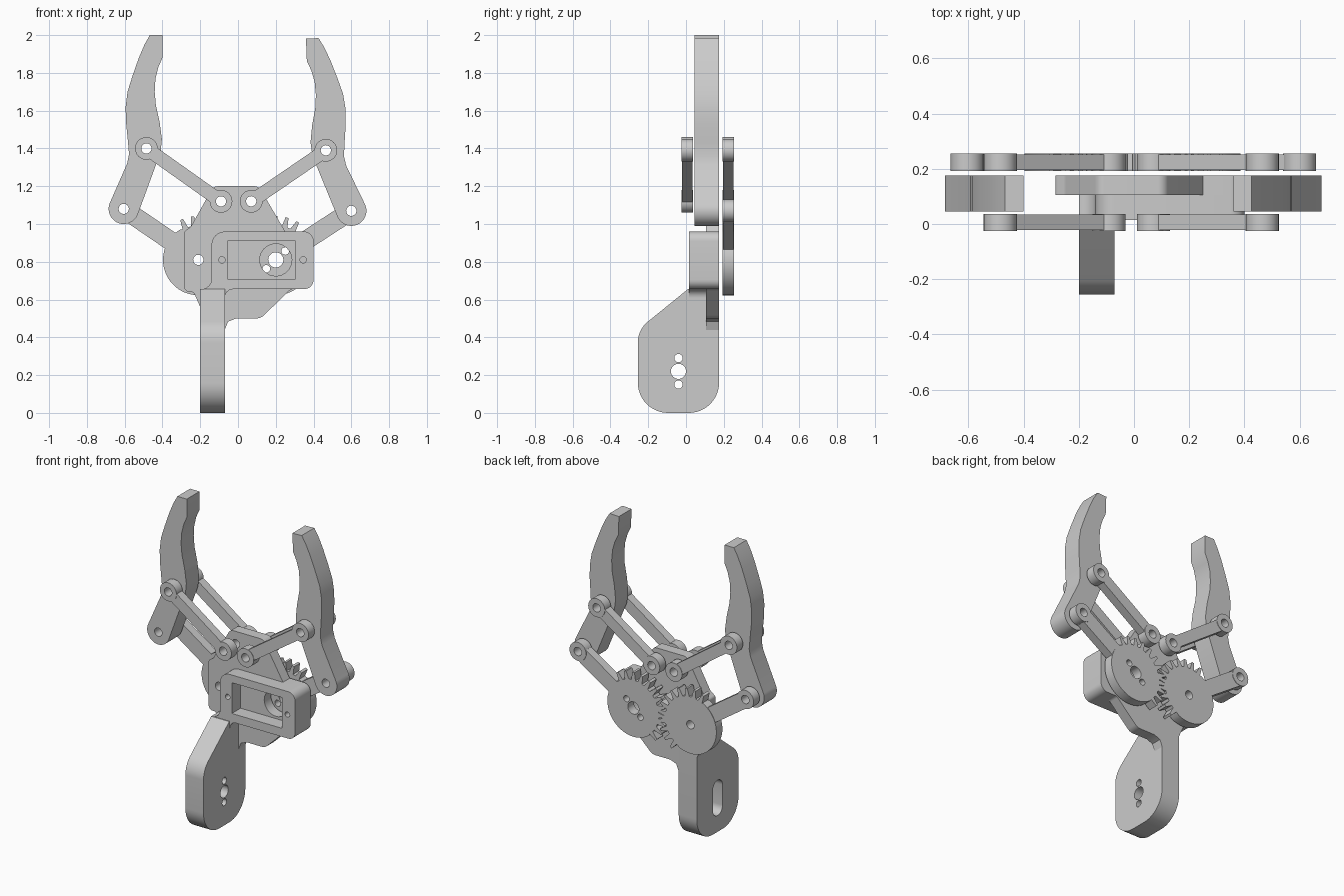
import bpy, bmesh
from math import sin, cos, tan, radians
from mathutils import Vector, Matrix

if "Cube" in bpy.data.objects:
    bpy.data.objects.remove(bpy.data.objects["Cube"])

grey = bpy.data.materials.new("plain grey")
grey.use_nodes = True
grey.diffuse_color = (0.6, 0.6, 0.6, 1)
grey.node_tree.nodes["Principled BSDF"].inputs["Base Color"].default_value = (0.6, 0.6, 0.6, 1)


def arc(c, r, a0, a1, n):
    return [(c[0] + r * cos(radians(a0 + (a1 - a0) * i / n)),
             c[1] + r * sin(radians(a0 + (a1 - a0) * i / n))) for i in range(n + 1)]


def circle(c, r, n=32):
    return arc(c, r, 0, 360, n)[:-1]


def rounded(corners, n=8):
    """Polygon of (x, z, radius) corners with each corner filleted."""
    out = []
    for i, (x, z, r) in enumerate(corners):
        p = Vector((x, z, 0))
        if not r:
            out.append((x, z))
            continue
        a = (Vector((*corners[i - 1][:2], 0)) - p).normalized()
        b = (Vector((*corners[(i + 1) % len(corners)][:2], 0)) - p).normalized()
        half = a.angle(b) / 2
        mid = p + (a + b).normalized() * r / sin(half)
        start = (p + a * r / tan(half) - mid).normalized()
        end = (p + b * r / tan(half) - mid).normalized()
        out += [tuple((mid + start.slerp(end, k / n) * r).xy) for k in range(n + 1)]
    return out


def prism(name, loops, lo, hi, axis="y"):
    """Extrude an outline and its holes from lo to hi along an axis."""
    cu = bpy.data.curves.new(name, "CURVE")
    cu.dimensions, cu.fill_mode, cu.extrude = "2D", "BOTH", (hi - lo) / 2
    for loop in loops:
        s = cu.splines.new("POLY")
        s.points.add(len(loop) - 1)
        for pt, (x, z) in zip(s.points, loop):
            pt.co = (x, z, 0, 1)
        s.use_cyclic_u = True
    tmp = bpy.data.objects.new(name + "_outline", cu)
    bpy.context.collection.objects.link(tmp)
    bpy.context.view_layer.update()
    me = bpy.data.meshes.new_from_object(tmp.evaluated_get(bpy.context.evaluated_depsgraph_get()))
    bpy.data.objects.remove(tmp)
    mid = (lo + hi) / 2
    if axis == "y":
        m = Matrix(((1, 0, 0, 0), (0, 0, -1, mid), (0, 1, 0, 0), (0, 0, 0, 1)))
    else:
        m = Matrix(((0, 0, 1, mid), (1, 0, 0, 0), (0, 1, 0, 0), (0, 0, 0, 1)))
    me.transform(m)
    bm = bmesh.new()
    bm.from_mesh(me)
    bmesh.ops.remove_doubles(bm, verts=bm.verts, dist=0.0001)
    bmesh.ops.recalc_face_normals(bm, faces=bm.faces)
    bm.to_mesh(me)
    bm.free()
    me.materials.clear()
    me.materials.append(grey)
    ob = bpy.data.objects.new(name, me)
    bpy.context.collection.objects.link(ob)
    bpy.ops.object.select_all(action="DESELECT")
    ob.select_set(True)
    bpy.context.view_layer.objects.active = ob
    bpy.ops.object.shade_smooth_by_angle(angle=radians(30))


def bar(name, p, q, half, trim_p, trim_q, lo, hi):
    """Flat bar between two pivots, stopping short of their holes."""
    p, q = Vector(p), Vector(q)
    d = (q - p).normalized()
    side = Vector((-d.y, d.x)) * half
    a, b = p + d * trim_p, q - d * trim_q
    prism(name, [[tuple(v) for v in (a + side, a - side, b - side, b + side)]], lo + 0.003, hi - 0.003)


def eye(name, c, lo, hi):
    prism(name, [circle(c, 0.06), circle(c, 0.027)], lo, hi)


def gear(name, c, holes, first, count, step=15):
    """Disc with teeth on part of its rim, counted from the first angle."""
    pts = []
    for k in range(360 // step):
        a = first + k * step
        if k < count:
            for off, r in ((-0.32, 0.182), (-0.13, 0.232), (0.13, 0.232), (0.32, 0.182)):
                pts += arc(c, r, a + off * step, 0, 1)[:1]
        else:
            pts += arc(c, 0.187, a - step / 2, a + step / 2, 3)[:-1]
    prism(name, [pts] + holes, *BACK)


FRONT, BACK, FINGER = (-0.025, 0.037), (0.193, 0.255), (0.045, 0.175)
left_hub, right_hub = (0.2, 0.81), (-0.21, 0.81)

# Two-sided linkage: pivots are finger base, finger middle, plate
sides = {
    "right": (-1, (-0.605, 1.08), (-0.485, 1.4), (-0.09, 1.12), right_hub, 0),
    "left": (1, (0.6, 1.07), (0.465, 1.39), (0.07, 1.12), left_hub, 2.2),
}
finger_edge = [(.195, .30), (.202, .37), (.19, .46), (.17, .55), (.164, .62), (.168, .69),
               (.183, .75), (.205, .80), (.205, .92), (.138, .92), (.11, .87), (.08, .80),
               (.045, .70), (.02, .62), (.01, .54), (.012, .46), (.022, .36), (.028, .29),
               (.018, .24)]
for side, (sx, base, middle, inner, hub, turn) in sides.items():
    rot = Matrix.Rotation(radians(turn), 2)

    def place(pt):
        v = rot @ Vector((-sx * pt[0], pt[1])) + Vector(base)
        return v.x, v.y

    outline = [place(p) for p in arc((0, 0), 0.08, 158, 340, 20) + finger_edge]
    prism(side + "_finger", [outline, circle(base, 0.027), circle(middle, 0.027)], *FINGER)
    for layer, span in (("front", FRONT), ("back", BACK)):
        name = f"{side}_{layer}_link"
        eye(name + "_outer_eye", middle, *span)
        eye(name + "_inner_eye", inner, *span)
        bar(name + "_bar", middle, inner, 0.036, 0.045, 0.045, *span)
    eye(side + "_gear_arm_eye", base, *BACK)
    bar(side + "_gear_arm", hub, base, 0.05, 0.16, 0.035, *BACK)

# Meshing gears
horn_holes = [circle(left_hub, 0.04), circle((0.25, 0.857), 0.02), circle((0.15, 0.763), 0.02)]
gear("left_drive_gear", left_hub, horn_holes, 60, 12)
gear("right_driven_gear", right_hub, [circle(right_hub, 0.027)], -52.5, 12)

# Base plate
screws = [circle((x, 0.81), 0.017, 16) for x in (-0.085, 0.345)]
plate = rounded([(-0.285, 0.64, 0.03), (-0.235, 0.64, 0.02), (-0.2, 0.56, 0), (-0.2, 0.655, 0),
                 (-0.07, 0.655, 0), (-0.07, 0.44, 0), (-0.053, 0.483, 0), (-0.01, 0.5, 0),
                 (0.12, 0.5, 0.06), (0.28, 0.655, 0.03), (0.4, 0.655, 0.05), (0.4, 0.96, 0.05),
                 (0.25, 0.96, 0), (0.11, 1.2, 0.04), (-0.13, 1.2, 0.04),
                 (-0.25, 0.985, 0.03), (-0.285, 0.96, 0.02)])
prism("base_plate", [plate, circle(left_hub, 0.085), circle(right_hub, 0.027),
                     circle((-0.09, 1.12), 0.027), circle((0.07, 1.12), 0.027)] + screws,
      0.105, 0.175)

# Motor housing with its open pocket
housing = rounded([(-0.2, 0.6, 0), (-0.07, 0.6, 0), (-0.07, 0.655, 0.045), (0.4, 0.655, 0.05),
                   (0.4, 0.96, 0.05), (-0.14, 0.96, 0.07), (-0.14, 0.655, 0.055), (-0.2, 0.655, 0)])
pocket = [(-0.055, 0.71), (0.305, 0.71), (0.305, 0.91), (-0.055, 0.91)]
prism("motor_housing", [housing, pocket] + screws, 0.015, 0.105)

# Wrist handle: slotted outer half, drilled inner half
wrist = rounded([(0.175, 0, 0.16), (0.175, 0.655, 0), (0.01, 0.655, 0),
                 (-0.255, 0.44, 0.14), (-0.255, 0, 0.16)], 12)
axle = (-0.04, 0.22)
slot = arc((-0.04, 0.285), 0.05, 0, 180, 12) + arc((-0.04, 0.155), 0.05, 180, 360, 12)
prism("wrist_slotted_half", [wrist, slot], -0.2, -0.13, "x")
prism("wrist_drilled_half", [wrist, circle(axle, 0.04), circle((-0.04, 0.29), 0.022),
                             circle((-0.04, 0.15), 0.022)], -0.13, -0.07, "x")
